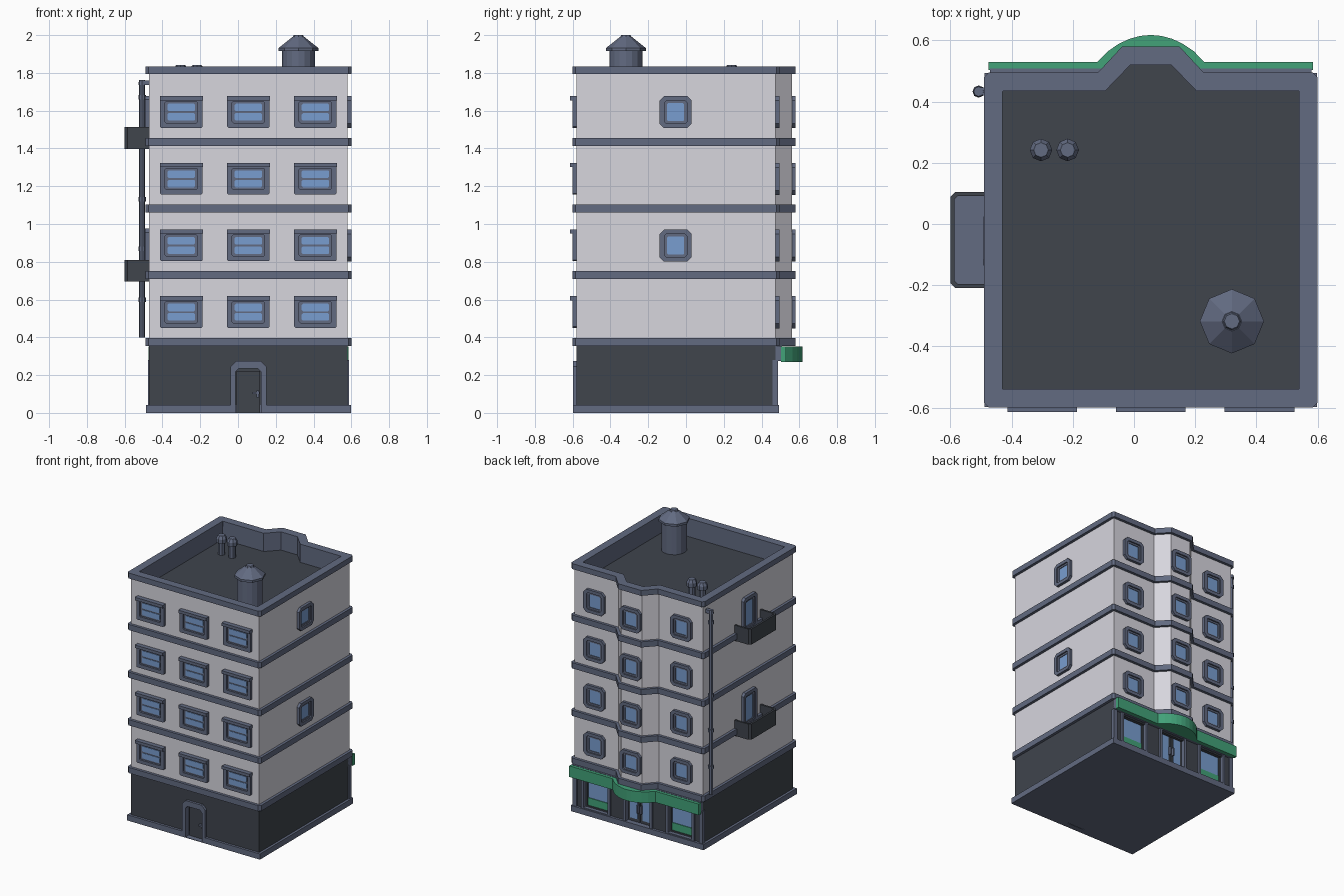
import bpy, bmesh, math
from mathutils import Matrix, Vector

if "Cube" in bpy.data.objects:
    bpy.data.objects.remove(bpy.data.objects["Cube"])


def material(name, rgb):
    m = bpy.data.materials.new(name)
    m.diffuse_color = (*rgb, 1)
    m.use_nodes = True
    m.node_tree.nodes["Principled BSDF"].inputs["Base Color"].default_value = m.diffuse_color
    return m


WALL = material("pale wall", (0.68, 0.67, 0.73))
DARK = material("charcoal", (0.050, 0.058, 0.073))
TRIM = material("slate trim", (0.122, 0.145, 0.22))
GLASS = material("blue glass", (0.19, 0.34, 0.63))
GREEN = material("shop green", (0.054, 0.36, 0.19))
I = Matrix.Identity(4)
CX = 0.055


def finish(name, bm, mats):
    bmesh.ops.recalc_face_normals(bm, faces=bm.faces)
    me = bpy.data.meshes.new(name)
    bm.to_mesh(me)
    bm.free()
    for m in mats:
        me.materials.append(m)
    ob = bpy.data.objects.new(name, me)
    bpy.context.collection.objects.link(ob)
    return ob


def prism(name, loop, n0, n1, mat, M=I):
    """Extrude a 2D outline along the local third axis."""
    bm = bmesh.new()
    a = [bm.verts.new(M @ Vector((u, v, n0))) for u, v in loop]
    b = [bm.verts.new(M @ Vector((u, v, n1))) for u, v in loop]
    bm.faces.new(a)
    bm.faces.new(b)
    for i in range(len(loop)):
        j = (i + 1) % len(loop)
        bm.faces.new((a[i], a[j], b[j], b[i]))
    return finish(name, bm, [mat])


def ring(name, outer, inner, n0, n1, mat, M=I, inside=None):
    """Extruded outline with a hole; the hole faces may have their own colour."""
    bm = bmesh.new()
    rows = [[bm.verts.new(M @ Vector((u, v, n))) for u, v in lp]
            for lp, n in ((outer, n0), (outer, n1), (inner, n1), (inner, n0))]
    for k in range(4):
        p, q = rows[k], rows[(k + 1) % 4]
        for i in range(len(outer)):
            j = (i + 1) % len(outer)
            f = bm.faces.new((p[i], p[j], q[j], q[i]))
            f.material_index = 1 if k == 2 and inside else 0
    return finish(name, bm, [mat] + ([inside] if inside else []))


def cone(name, x, y, z0, z1, r0, r1, mat, n=8):
    bm = bmesh.new()
    bmesh.ops.create_cone(bm, cap_ends=True, segments=n, radius1=r0, radius2=r1, depth=z1 - z0,
                          matrix=Matrix.Translation((x, y, (z0 + z1) / 2)))
    return finish(name, bm, [mat])


def chamfer(pts, c, only=None):
    out = []
    for i, p in enumerate(pts):
        if only is not None and i not in only:
            out.append(p)
            continue
        p = Vector(p)
        for q in (pts[i - 1], pts[(i + 1) % len(pts)]):
            out.append(tuple(p + (Vector(q) - p).normalized() * c))
    return out


def rect(u0, v0, u1, v1, c=0, only=None):
    pts = [(u0, v0), (u1, v0), (u1, v1), (u0, v1)]
    return chamfer(pts, c, only) if c else pts


def box(w, h, c=0, du=0, dv=0):
    return rect(du - w / 2, dv - h / 2, du + w / 2, dv + h / 2, c)


def facing(side, x, y, z):
    """Local axes: u along the wall, v up, n outward."""
    a = {"front": 0, "right": 90, "back": 180, "left": 270}[side]
    return (Matrix.Translation((x, y, z)) @ Matrix.Rotation(math.radians(a), 4, 'Z')
            @ Matrix.Rotation(math.radians(90), 4, 'X'))


def plan(o):
    """Upper floor outline with the back bay, outset by o."""
    t, b = 0.085 + 0.45 * o, 0.165 + 0.4 * o
    x0, x1, y0, y1, yb = -0.47 - o, 0.58 + o, -0.58 - o, 0.475 + o, 0.56 + o
    return [(x0, y0), (x1, y0), (x1, y1), (CX + b, y1), (CX + t, yb),
            (CX - t, yb), (CX - b, y1), (x0, y1)]


CORNERS = (0, 1, 2, 7)
trim_loop = chamfer(plan(0.02), 0.015, CORNERS)

# upper floors, bands, parapet and roof
prism("upper_walls", plan(0), 0.38, 1.695, WALL)
prism("roof_deck", plan(-0.038), 1.69, 1.70, DARK)
ring("parapet_wall", plan(0), plan(-0.04), 1.69, 1.80, WALL, inside=TRIM)
ring("parapet_coping", trim_loop, chamfer(plan(-0.04), 0.002, CORNERS), 1.795, 1.835, TRIM)
for z in (0.355, 0.708, 1.06, 1.413):
    prism("floor_band", trim_loop, z, z + 0.042, TRIM)


# ground floor with notches for the entrance and the shop openings
def ground(o, shop):
    x0, x1, y0, y1 = -0.47 - o, 0.58 + o, -0.58 - o, 0.475 + o
    pts = [(x0, y0), (CX - 0.07, y0), (CX - 0.07, -0.55), (CX + 0.07, -0.55), (CX + 0.07, y0), (x1, y0), (x1, y1)]
    for c in (0.40, CX, -0.29) if shop else ():
        pts += [(c + 0.105, y1), (c + 0.105, 0.44), (c - 0.105, 0.44), (c - 0.105, y1)]
    return pts + [(x0, y1)]


prism("plinth", ground(0.018, False), 0, 0.042, TRIM)
prism("ground_floor", ground(0, True), 0.03, 0.265, DARK)
prism("ground_floor_top", rect(-0.47, -0.58, 0.58, 0.475), 0.26, 0.37, DARK)

# rear entrance on the front side
M = facing("front", CX, -0.58, 0)
ring("entrance_frame", rect(-0.095, 0, 0.095, 0.275, 0.03, (2, 3)),
     rect(-0.068, 0.003, 0.068, 0.235, 0.018, (2, 3)), -0.025, 0.018, TRIM, M)
prism("entrance_door", box(0.125, 0.22, 0, 0, 0.112), -0.032, -0.022, DARK, M)
prism("door_handle", box(0.035, 0.012, 0, 0.04, 0.105), -0.022, -0.006, TRIM, M)
prism("door_lock", box(0.012, 0.035, 0, 0.05, 0.10), -0.022, -0.012, TRIM, M)

ROWS = [0.533 + 0.353 * i for i in range(4)]
COLS = (-0.30, CX, 0.41)

# wide front windows
for z in ROWS:
    for x in COLS:
        M = facing("front", x, -0.58, z)
        ring("front_window_frame", box(0.225, 0.165, 0.006), box(0.172, 0.112, 0.006), -0.01, 0.02, TRIM, M)
        prism("front_window_header", box(0.228, 0.022, 0, 0, 0.074), 0, 0.034, TRIM, M)
        prism("front_window_sash", box(0.18, 0.12), -0.005, 0.006, TRIM, M)
        for dv in (-0.025, 0.025):
            prism("front_window_pane", box(0.145, 0.040, 0.006, 0, dv), 0, 0.010, GLASS, M)


# square windows with chamfered frames
def square_window(side, x, y, z):
    M = facing(side, x, y, z)
    ring("window_frame", box(0.17, 0.17, 0.024), box(0.118, 0.122, 0.010), -0.01, 0.02, TRIM, M)
    ring("window_sash", box(0.125, 0.13, 0.010), box(0.09, 0.096, 0.006), -0.01, 0.010, TRIM, M)
    prism("window_pane", box(0.10, 0.105), -0.005, 0.005, GLASS, M)


for z in ROWS:
    square_window("back", -0.30, 0.475, z)
    square_window("back", 0.41, 0.475, z)
    square_window("back", CX, 0.56, z)
for z in ROWS[1::2]:
    square_window("right", 0.58, -0.055, z)

# balconies with tall doors on the left side
for z in (0.695, 1.398):
    ring("balcony_rail", rect(-0.60, -0.21, -0.465, 0.105, 0.016, (0, 3)),
         rect(-0.586, -0.196, -0.468, 0.091, 0.010, (0, 3)), z, z + 0.115, DARK)
    prism("balcony_floor", rect(-0.59, -0.20, -0.468, 0.095), z + 0.002, z + 0.03, TRIM)
    M = facing("left", -0.47, -0.055, z + 0.15)
    ring("balcony_door_frame", box(0.16, 0.26, 0.02), box(0.11, 0.21, 0.01), -0.01, 0.022, TRIM, M)
    ring("balcony_door_sash", box(0.12, 0.22, 0.01), box(0.08, 0.18, 0.006), -0.01, 0.012, TRIM, M)
    prism("balcony_door_pane", box(0.09, 0.19), -0.005, 0.006, GLASS, M)

# drainpipe
cone("drainpipe", -0.508, 0.433, 0.40, 1.755, 0.015, 0.015, TRIM)
for z in (0.60, 0.87, 1.13, 1.67):
    cone("drainpipe_collar", -0.508, 0.433, z - 0.012, z + 0.012, 0.02, 0.02, TRIM)
cone("drainpipe_elbow", -0.508, 0.433, 1.735, 1.762, 0.02, 0.016, TRIM)
prism("drainpipe_inlet", rect(-0.51, 0.42, -0.465, 0.446), 1.735, 1.76, TRIM)

# shop front: display windows
for x in (0.40, -0.29):
    M = facing("back", x, 0.475, 0)
    ring("shop_window_frame", rect(-0.118, 0.03, 0.118, 0.285), rect(-0.098, 0.05, 0.098, 0.27), -0.035, 0.012, TRIM, M)
    ring("shop_window_sash", rect(-0.10, 0.045, 0.10, 0.272), rect(-0.085, 0.06, 0.085, 0.26), -0.036, -0.015, DARK, M)
    prism("shop_window_pane", rect(-0.09, 0.055, 0.09, 0.265), -0.036, -0.026, GLASS, M)
    prism("shop_window_panel", rect(-0.085, 0.06, 0.085, 0.115), -0.03, -0.021, GREEN, M)

# shop front: double door
M = facing("back", CX, 0.475, 0)
ring("shop_door_frame", rect(-0.118, 0.03, 0.118, 0.285), rect(-0.098, 0.04, 0.098, 0.27), -0.035, 0.012, TRIM, M)
for s in (-1, 1):
    leaf = rect(min(s * 0.003, s * 0.098), 0.04, max(s * 0.003, s * 0.098), 0.27)
    prism("shop_door_leaf", leaf, -0.036, -0.02, DARK, M)
    prism("shop_door_pane", box(0.062, 0.19, 0, s * 0.052, 0.16), -0.022, -0.015, GLASS, M)
    prism("shop_door_handle", box(0.010, 0.06, 0, s * 0.014, 0.145), -0.02, 0.0, TRIM, M)

# corner piers of the shop
for x in (-0.462, 0.572):
    prism("corner_pier", box(0.03, 0.03, 0, x, 0.472), 0, 0.28, TRIM)

# awning with a bulging middle
prism("awning_backing", rect(-0.47, 0.46, 0.58, 0.508), 0.275, 0.354, TRIM)
bulge = []
for i in range(11):
    t = -1 + i / 5
    bulge.append((CX + 0.175 * t, 0.53 + 0.088 * (1 - t * t) ** 0.9))
prism("awning", [(-0.475, 0.503), (-0.475, 0.53)] + bulge + [(0.585, 0.53), (0.585, 0.503)], 0.27, 0.352, GREEN)

# rooftop stack and two small vents
X, Y = 0.32, -0.318
cone("roof_stack", X, Y, 1.695, 1.92, 0.087, 0.087, TRIM, 16)
cone("stack_rim", X, Y, 1.915, 1.932, 0.105, 0.105, TRIM)
cone("stack_cap", X, Y, 1.932, 1.99, 0.105, 0.032, TRIM)
cone("stack_tip", X, Y, 1.985, 2.0, 0.032, 0.025, TRIM)
for x in (-0.304, -0.217):
    cone("vent_pipe", x, 0.242, 1.695, 1.81, 0.025, 0.025, TRIM)
    cone("vent_cap", x, 0.242, 1.79, 1.82, 0.037, 0.037, TRIM)
    cone("vent_top", x, 0.242, 1.82, 1.842, 0.037, 0.024, TRIM)
